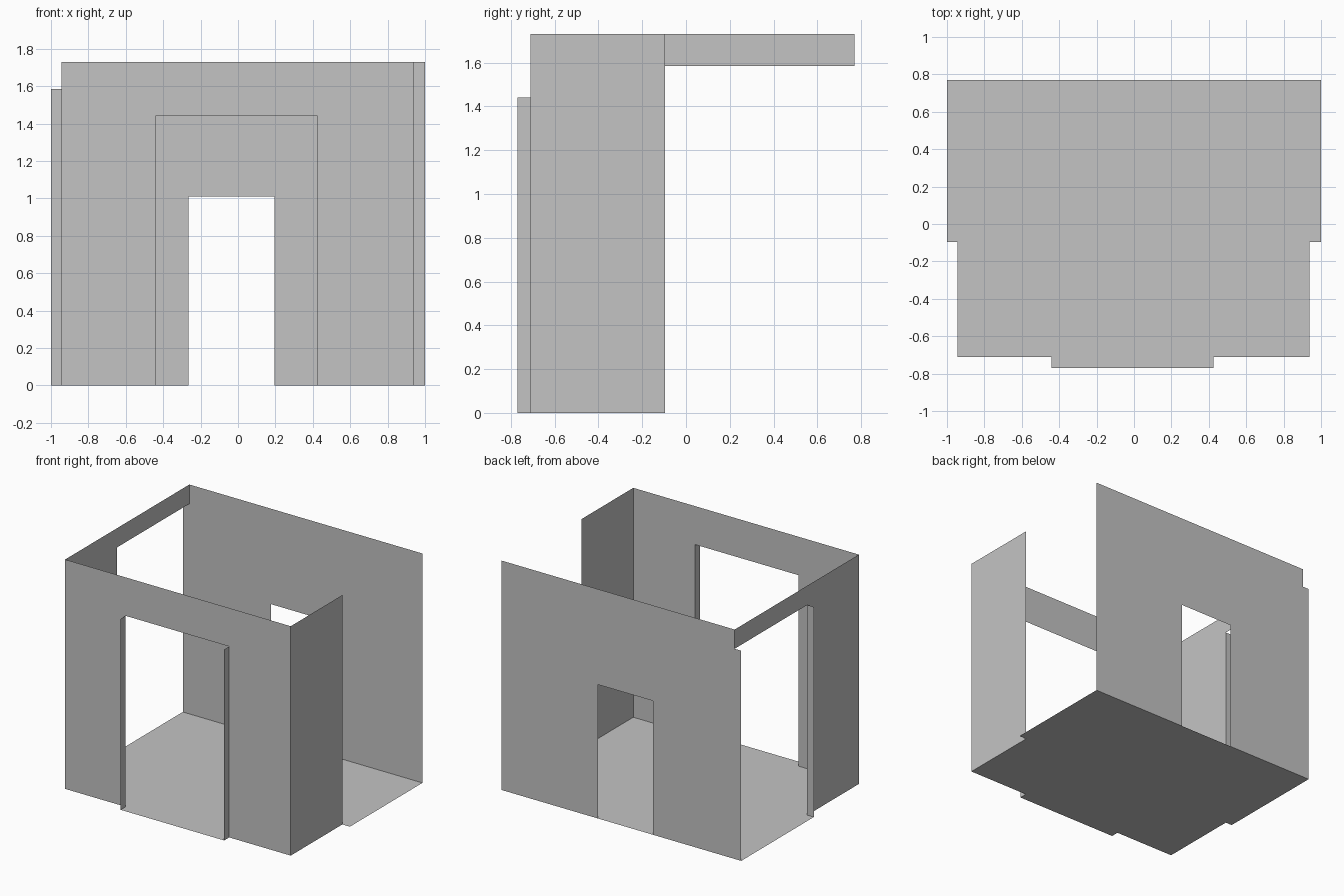
import bpy
import bmesh
from mathutils import Vector

cube = bpy.data.objects.get("Cube")
if cube:
    bpy.data.objects.remove(cube, do_unlink=True)

# Main room dimensions
HEIGHT, HEADER, DOOR_TOP, BACK_DOOR_TOP = 1.73, 1.585, 1.44, 1.01
FRONT, SILL, BACK, SIDE_END = -0.71, -0.77, 0.77, -0.095
WALL_R, WALL_L = -0.945, 0.937
DOOR_R, DOOR_L = -0.44, 0.424
BACK_DOOR_R, BACK_DOOR_L = -0.265, 0.195

plaster = bpy.data.materials.new("plain grey")
plaster.use_nodes = True
plaster.diffuse_color = (0.55, 0.55, 0.55, 1)
plaster.node_tree.nodes["Principled BSDF"].inputs["Base Color"].default_value = (0.55, 0.55, 0.55, 1)


def panel(name, outline, axis, offset, facing):
    """Flat sheet: a 2D outline on the plane axis = offset, facing + or -."""
    bm = bmesh.new()
    verts = []
    for point in outline:
        co = list(point)
        co.insert(axis, offset)
        verts.append(bm.verts.new(co))
    face = bm.faces.new(verts)
    face.normal_update()
    if face.normal[axis] * facing < 0:
        face.normal_flip()
    mesh = bpy.data.meshes.new(name)
    bm.to_mesh(mesh)
    bm.free()
    mesh.materials.append(plaster)
    obj = bpy.data.objects.new(name, mesh)
    bpy.context.collection.objects.link(obj)
    return obj


def rect(u0, u1, v0, v1):
    return [(u0, v0), (u1, v0), (u1, v1), (u0, v1)]


X, Y, Z = 0, 1, 2

# Floor with a front sill tab and wider rear half
panel("floor", [
    (WALL_R, FRONT), (DOOR_R, FRONT), (DOOR_R, SILL), (DOOR_L, SILL),
    (DOOR_L, FRONT), (WALL_L, FRONT), (WALL_L, SIDE_END), (1, SIDE_END),
    (1, BACK), (-1, BACK), (-1, SIDE_END), (WALL_R, SIDE_END)], Z, 0, 1)

# Front wall around the wide doorway
panel("front_wall", [
    (WALL_R, 0), (DOOR_R, 0), (DOOR_R, DOOR_TOP), (DOOR_L, DOOR_TOP),
    (DOOR_L, 0), (WALL_L, 0), (WALL_L, HEIGHT), (WALL_R, HEIGHT)], Y, FRONT, -1)

# Back wall with the narrow doorway and a notched upper corner
panel("back_wall", [
    (-1, 0), (BACK_DOOR_R, 0), (BACK_DOOR_R, BACK_DOOR_TOP),
    (BACK_DOOR_L, BACK_DOOR_TOP), (BACK_DOOR_L, 0), (1, 0), (1, HEIGHT),
    (WALL_R, HEIGHT), (WALL_R, HEADER), (-1, HEADER)], Y, BACK, 1)

# Side walls: the left one stops short, the right one has a header
panel("left_wall", rect(FRONT, SIDE_END, 0, HEIGHT), X, WALL_L, 1)
panel("right_wall", [
    (FRONT, 0), (SIDE_END, 0), (SIDE_END, HEADER), (BACK, HEADER),
    (BACK, HEIGHT), (FRONT, HEIGHT)], X, WALL_R, -1)

# Jambs of the openings
panel("front_jamb_right", rect(SILL, FRONT, 0, DOOR_TOP), X, DOOR_R, 1)
panel("front_jamb_left", rect(SILL, FRONT, 0, DOOR_TOP), X, DOOR_L, -1)
panel("side_opening_jamb", rect(-1, WALL_R, 0, HEADER), Y, SIDE_END, 1)
